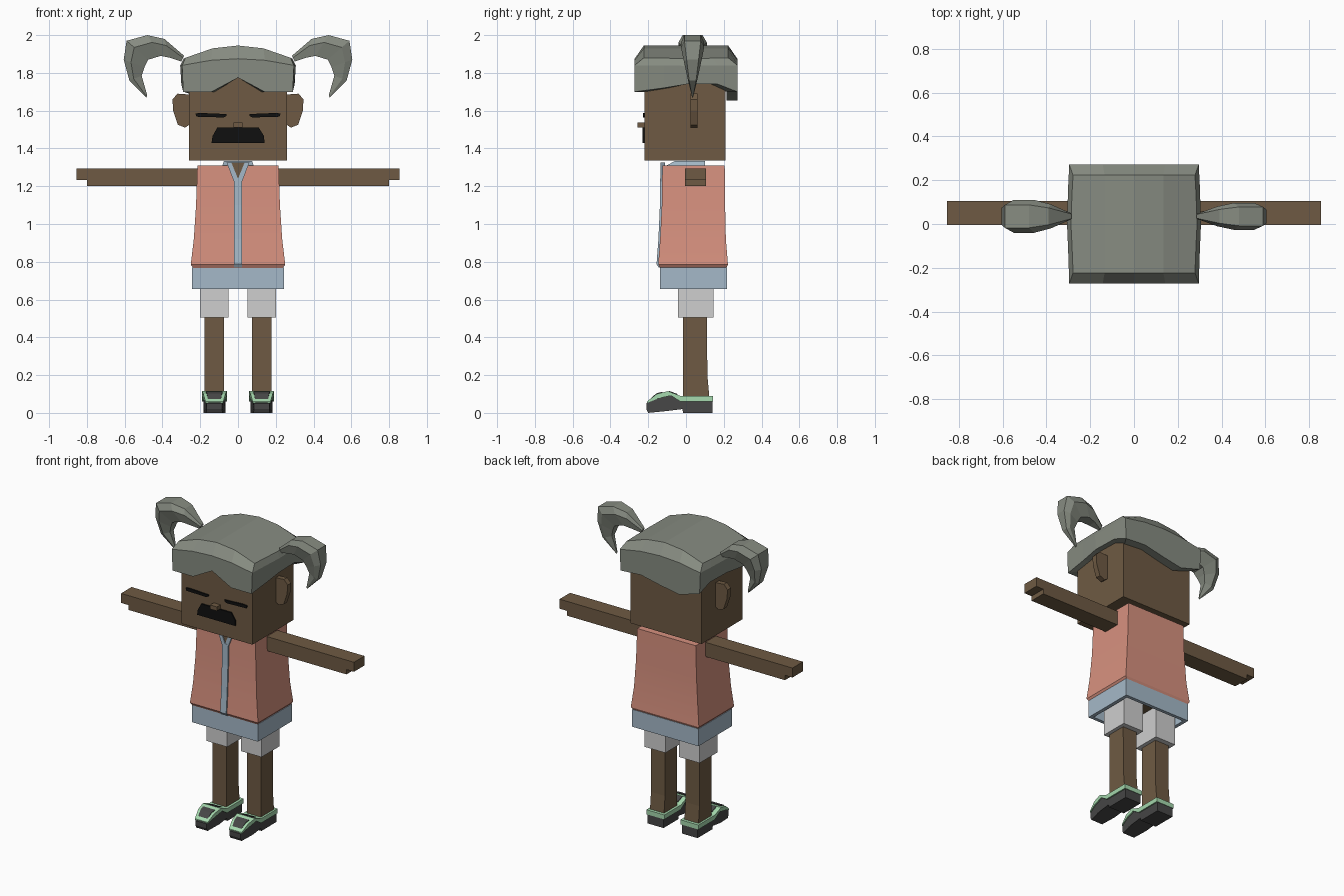
import bpy, bmesh, math
from mathutils import Vector

cube = bpy.data.objects.get("Cube")
if cube:
    bpy.data.objects.remove(cube, do_unlink=True)


def material(name, r, g, b):
    m = bpy.data.materials.new(name)
    m.use_nodes = True
    m.diffuse_color = (r, g, b, 1)
    m.node_tree.nodes["Principled BSDF"].inputs["Base Color"].default_value = (r, g, b, 1)
    return m


SKIN = material("brown skin", .156, .102, .056)
HAIR = material("grey hair", .24, .26, .22)
VEST = material("salmon cloth", .68, .283, .212)
BLUE = material("pale blue cloth", .376, .485, .58)
WHITE = material("white cloth", .62, .62, .62)
BLACK = material("black", .005, .005, .005)
DARK = material("dark rubber", .062, .062, .062)
GREEN = material("mint trim", .376, .69, .42)


def finish(name, bm, mat, smooth=False):
    bmesh.ops.recalc_face_normals(bm, faces=bm.faces)
    me = bpy.data.meshes.new(name)
    bm.to_mesh(me)
    bm.free()
    me.materials.append(mat)
    ob = bpy.data.objects.new(name, me)
    bpy.context.collection.objects.link(ob)
    if smooth:
        bpy.ops.object.select_all(action="DESELECT")
        ob.select_set(True)
        bpy.context.view_layer.objects.active = ob
        bpy.ops.object.shade_smooth_by_angle(angle=math.radians(30))
    return ob


def bridge(bm, a, b):
    for i in range(len(a)):
        j = (i + 1) % len(a)
        bm.faces.new((a[i], a[j], b[j], b[i]))


def loft(name, rings, mat, smooth=False):
    """Skin a list of closed rings and cap both ends."""
    bm = bmesh.new()
    loops = [[bm.verts.new(p) for p in ring] for ring in rings]
    for a, b in zip(loops, loops[1:]):
        bridge(bm, a, b)
    bm.faces.new(loops[0])
    bm.faces.new(loops[-1])
    return finish(name, bm, mat, smooth)


def rect(x0, x1, y0, y1, z):
    return [(x0, y0, z), (x1, y0, z), (x1, y1, z), (x0, y1, z)]


def box(name, x0, x1, y0, y1, z0, z1, mat):
    return loft(name, [rect(x0, x1, y0, y1, z0), rect(x0, x1, y0, y1, z1)], mat)


def plate(name, pts, y0, y1, mat, s=1):
    """Front-view outline extruded along y."""
    return loft(name, [[(s * x, y, z) for x, z in pts] for y in (y0, y1)], mat)


# Head and face
box("head", -.26, .26, -.22, .21, 1.335, 1.84, SKIN)
box("nose", -.025, .025, -.258, -.2, 1.51, 1.537, SKIN)
plate("mouth", [(-.14, 1.43), (.14, 1.43), (.138, 1.465), (.11, 1.51),
                (-.11, 1.51), (-.135, 1.465)], -.229, -.22, BLACK)

# Hair cap: wavy hem, upright wall, sloped rim and arched crown
xs = [-.29, -.14, 0, .14, .29]
hem = [(x, -.272, z) for x, z in zip(xs, (1.70, 1.70, 1.775, 1.70, 1.70))]
hem += [(.295, -.12, 1.72), (.3, 0, 1.74), (.295, .17, 1.74)]
hem += [(x, .272, z) for x, z in zip(xs[::-1], (1.70, 1.71, 1.68, 1.655, 1.70))]
hem += [(-.295, .17, 1.74), (-.3, 0, 1.74), (-.295, -.12, 1.72)]


def arch(x, top, drop):
    return top - drop * (x / .29) ** 2


bm = bmesh.new()
inner = [bm.verts.new((x * .88, y * .79, z)) for x, y, z in hem]
outer = [bm.verts.new(p) for p in hem]
rim = [bm.verts.new((x * 1.02, y, arch(x, 1.875, .035))) for x, y, z in hem]
crown = [bm.verts.new((x * .96, y * .82, arch(x, 1.945, .065))) for x, y, z in hem]
for a, b in ((inner, outer), (outer, rim), (rim, crown)):
    bridge(bm, a, b)
n = len(crown)
bm.faces.new([crown[i % n] for i in (0, 1, 11, 12, 13, 14, 15)])
for i in (1, 2):
    bm.faces.new((crown[i], crown[i + 1], crown[11 - i], crown[12 - i]))
bm.faces.new([crown[i] for i in (3, 4, 5, 6, 7, 8, 9)])
finish("hair_cap", bm, HAIR)

# Pigtail sections: outer point, inner point (x, z) and half width
tail = [((.285, 1.89), (.30, 1.86), .015),
        ((.39, 1.98), (.36, 1.88), .055),
        ((.48, 2.0), (.41, 1.89), .075),
        ((.59, 1.97), (.475, 1.87), .075),
        ((.605, 1.87), (.495, 1.83), .055),
        ((.575, 1.76), (.51, 1.785), .032),
        ((.485, 1.67), (.48, 1.68), .004)]


def pigtail(name, s, width):
    rings = []
    for o, i, w in tail:
        o, i = Vector((s * o[0], .035, o[1])), Vector((s * i[0], .035, i[1]))
        w *= width
        rings.append([o.lerp(i, t) + Vector((0, w * k, 0)) for t, k in
                      ((0, -.7), (.35, -1), (1, -.6), (1, .6), (.35, 1), (0, .7))])
    loft(name, rings, HAIR)


# Collar, vest and placket
loft("collar", [rect(-.085, .085, -.12, .1, 1.30), rect(-.075, .075, -.06, .1, 1.333)], BLUE)
loft("vest", [rect(-x, x, y0, y1, z) for x, y0, y1, z in (
    (.215, -.125, .205, 1.31), (.222, -.128, .207, 1.1), (.234, -.137, .211, .92),
    (.25, -.147, .222, .785), (.236, -.135, .212, .765))], VEST, True)
loft("placket", [rect(-.022, .022, y, y + .03, z) for y, z in (
    (-.137, 1.24), (-.138, 1.1), (-.146, .92), (-.156, .787), (-.145, .77))], BLUE)
plate("open_neck", [(0, 1.22), (.04, 1.325), (-.04, 1.325)], -.13, -.11, SKIN)

# Skirt, hollow underneath, with hips inside
loft("skirt", [rect(-.243, .243, -.137, .217, .77), rect(-.243, .243, -.137, .217, .655),
               rect(-.22, .22, -.115, .195, .655), rect(-.22, .22, -.115, .195, .75)], BLUE)
box("hips", -.19, .19, -.03, .13, .715, .755, SKIN)

# Shoe side outlines (y, z)
sole = [(-.2, 0), (-.1, .01), (-.02, .02), (-.015, 0), (.14, 0), (.14, .065),
        (-.03, .065), (-.09, .1), (-.15, .085), (-.21, .05), (-.21, .02)]
trim = [(.143, .06), (.143, .09), (-.03, .09), (-.095, .115), (-.155, .1),
        (-.207, .06), (-.207, .052), (-.15, .075), (-.08, .092), (-.03, .06)]
toe = [(-.209, .055), (-.158, .103), (-.125, .112), (-.125, .09)]
slot = [(-.09, .117), (-.045, .1), (-.045, .08), (-.09, .09)]


def shoe_part(name, s, outline, half, mat):
    def side(k):
        return [(s * (.125 + k * half * (1 - .3 * min(1, max(0, (-.12 - y) / .09)))), y, z)
                for y, z in outline]
    loft(name, [side(-1), side(1)], mat)


# Paired parts
for s, side in ((1, "left_"), (-1, "right_")):
    pigtail(side + "pigtail", s, .82 if s > 0 else 1)
    plate(side + "ear", [(.25, 1.685), (.32, 1.69), (.347, 1.66), (.343, 1.6),
                         (.318, 1.525), (.28, 1.51), (.25, 1.53)], .025, .06, SKIN, s)
    plate(side + "eye", [(.06, 1.572), (.075, 1.564), (.22, 1.568), (.225, 1.585),
                         (.2, 1.588), (.06, 1.582)], -.228, -.219, BLACK, s)
    plate(side + "lapel", [(0, 1.2), (.02, 1.22), (.06, 1.325), (.035, 1.325), (0, 1.24)],
          -.136, -.11, BLUE, s)
    plate(side + "arm", [(.2, 1.2), (.8, 1.2), (.8, 1.232), (.855, 1.232),
                         (.855, 1.295), (.2, 1.295)], -.005, .105, SKIN, s)
    a, b = sorted((s * .05, s * .202))
    box(side + "short_leg", a, b, -.042, .145, .505, .74, WHITE)
    a, b = sorted((s * .075, s * .178))
    loft(side + "leg", [rect(a, b, -.015, .125, .07), rect(a, b, -.015, .113, .2),
                        rect(a, b, -.015, .111, .52)], SKIN)
    shoe_part(side + "shoe_sole", s, sole, .058, DARK)
    shoe_part(side + "shoe_trim", s, trim, .066, GREEN)
    shoe_part(side + "shoe_toe", s, toe, .045, DARK)
    shoe_part(side + "shoe_slot", s, slot, .035, DARK)
